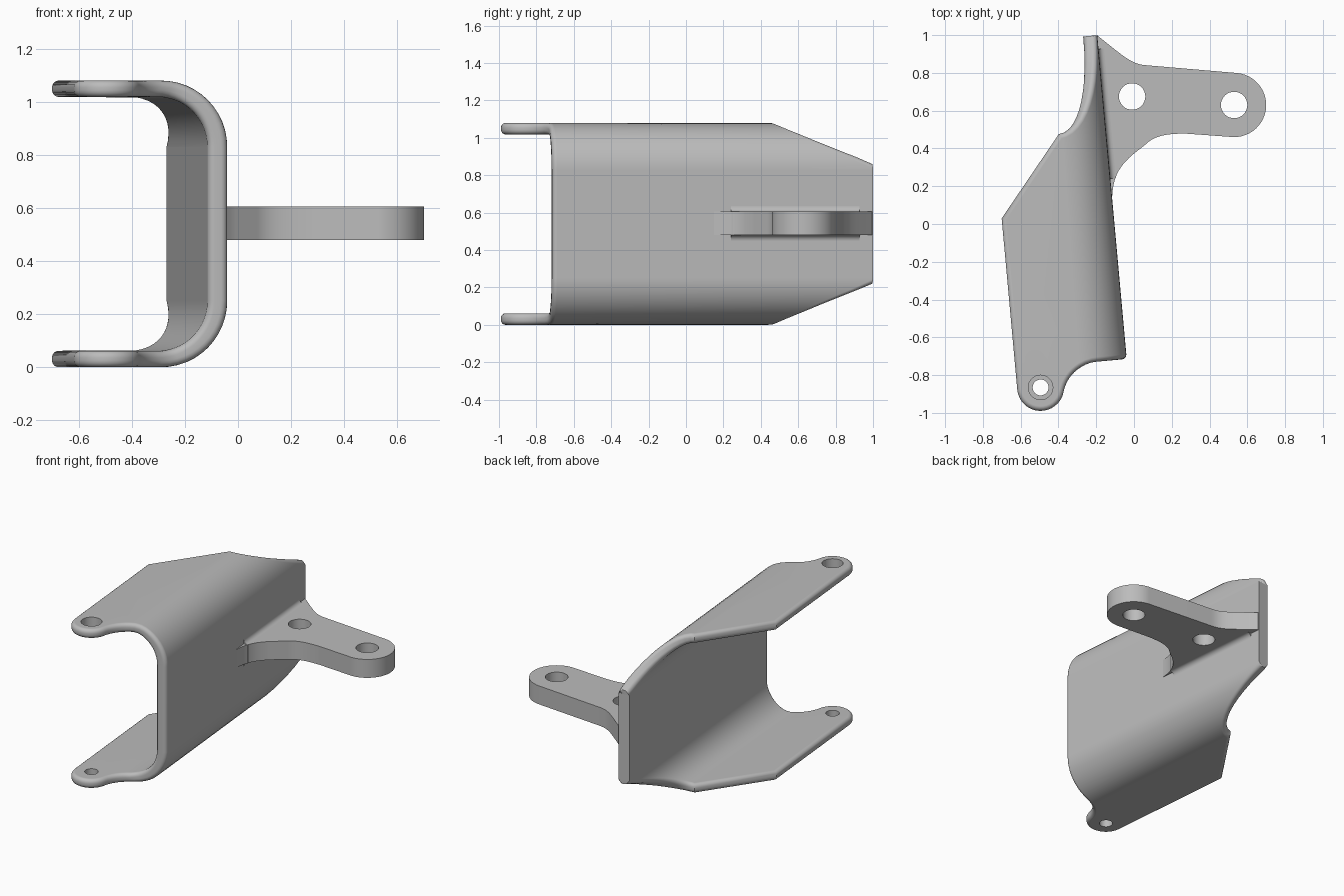
import bpy, bmesh
from math import sin, cos, pi, radians, sqrt, atan2
from mathutils import Matrix, Vector
from mathutils.geometry import interpolate_bezier

if "Cube" in bpy.data.objects:
    bpy.data.objects.remove(bpy.data.objects["Cube"])

TILT = Matrix.Rotation(radians(5.2), 4, 'Z')
HEIGHT, BEND_X, BEND_R = 1.08, -0.353, 0.25
EAR = Vector((-0.571, -0.817))      # centre of the rounded ear
EAR_R, SCOOP_R, FRONT, BACK = 0.124, 0.2, -0.708, 1.013
SCOOP = Vector((-0.26, FRONT - SCOOP_R))

metal = bpy.data.materials.new("grey_metal")
metal.use_nodes = True
metal.diffuse_color = (0.5, 0.5, 0.5, 1)
metal.node_tree.nodes["Principled BSDF"].inputs["Base Color"].default_value = (0.5, 0.5, 0.5, 1)


def finish(name, bm, matrix=Matrix()):
    bmesh.ops.recalc_face_normals(bm, faces=bm.faces[:])
    bm.transform(matrix)
    mesh = bpy.data.meshes.new(name)
    bm.to_mesh(mesh)
    bm.free()
    mesh.materials.append(metal)
    obj = bpy.data.objects.new(name, mesh)
    bpy.context.collection.objects.link(obj)
    return obj


def prism(name, outline, depth, matrix=Matrix()):
    bm = bmesh.new()
    face = bm.faces.new([bm.verts.new((p[0], p[1], 0)) for p in outline])
    new = bmesh.ops.extrude_face_region(bm, geom=[face])["geom"]
    bmesh.ops.translate(bm, vec=(0, 0, depth), verts=[v for v in new if isinstance(v, bmesh.types.BMVert)])
    return finish(name, bm, matrix)


def arc(centre, r, a0, a1, n):
    return [(centre[0] + r * cos(a0 + (a1 - a0) * i / n),
             centre[1] + r * sin(a0 + (a1 - a0) * i / n)) for i in range(n + 1)]


def bezier(*pts):
    return [p.to_2d() for p in interpolate_bezier(*[Vector((x, y, 0)) for x, y in pts], 12)]


def activate(obj):
    bpy.ops.object.select_all(action='DESELECT')
    obj.select_set(True)
    bpy.context.view_layer.objects.active = obj


def drill(obj, x, y, z, r):
    cutter = prism("hole_cutter", arc((x, y), r, 0, 2 * pi, 32)[:-1], 0.4,
                   Matrix.Translation((0, 0, z - 0.2)))
    cutter.hide_render = True
    activate(obj)
    mod = obj.modifiers.new("hole", 'BOOLEAN')
    mod.operation, mod.solver, mod.object = 'DIFFERENCE', 'EXACT', cutter
    bpy.ops.object.modifier_apply(modifier=mod.name)
    bpy.data.objects.remove(cutter)


def smooth(obj):
    activate(obj)
    bpy.ops.object.shade_smooth_by_angle(angle=radians(35))
    mod = obj.modifiers.new("normals", 'WEIGHTED_NORMAL')
    mod.keep_sharp = True


# Channel: flat flanges, rounded bends and a web, as a sheet with thickness
def front_y(x):
    return SCOOP.y + sqrt(SCOOP_R ** 2 - min(0, x - SCOOP.x) ** 2)


def back_y(z):
    return min(BACK, 0.51 + (HEIGHT - z) / 0.215 * (BACK - 0.51))


bm = bmesh.new()
inner = {}


def point(x, y, z, nx, nz, t, top):
    def place(px, pz):
        return bm.verts.new((px, y, pz if top else HEIGHT - pz))
    v = place(x, z)
    inner[v] = place(x - nx * t, z - nz * t)
    return v


def half(top):
    # bend stations, from flange to web
    stations = []
    for i in range(13):
        a = pi / 2 * i / 12
        x, z = BEND_X + BEND_R * sin(a), HEIGHT - BEND_R + BEND_R * cos(a)
        stations.append([point(x, y, z, sin(a), cos(a), 0.062 + 0.013 * sin(a), top)
                         for y in (front_y(x), back_y(z))])
    # flange outline: concave scoop, round ear, straight edge
    d = SCOOP - EAR
    touch = atan2(d.y, d.x)
    start = atan2(front_y(BEND_X) - SCOOP.y, BEND_X - SCOOP.x)
    outline = arc(SCOOP, SCOOP_R, start, touch + pi, 8)[1:]
    outline += arc(EAR, EAR_R, touch, -pi, 16)[1:]
    outline.append((EAR.x - EAR_R, 0.093))
    flange = [point(x, y, HEIGHT, 0, 1, 0.062, top) for x, y in outline]
    panels = [[stations[0][0]] + flange + [stations[0][1]]]
    panels += [[a[0], a[1], b[1], b[0]] for a, b in zip(stations, stations[1:])]
    return panels, stations[-1]


top_panels, top_end = half(True)
low_panels, low_end = half(False)
panels = top_panels + low_panels + [[top_end[0], top_end[1], low_end[1], low_end[0]]]
for panel in panels:
    bm.faces.new(panel)
rim = [tuple(e.verts) for e in bm.edges if e.is_boundary]
for panel in panels:
    bm.faces.new([inner[v] for v in reversed(panel)])
for a, b in rim:
    bm.faces.new([a, b, inner[b], inner[a]])
bmesh.ops.recalc_face_normals(bm, faces=bm.faces[:])
# round the rim everywhere but on the flat back end
rounded = []
for a, b in rim:
    if min(a.co.y, b.co.y) < BACK - 0.01:
        rounded += [bm.edges.get((a, b)), bm.edges.get((inner[a], inner[b]))]
bmesh.ops.bevel(bm, geom=rounded, offset=0.025, offset_type='OFFSET', segments=4,
                profile=0.5, affect='EDGES', clamp_overlap=True)
channel = finish("channel", bm, TILT)
ear = TILT @ EAR.to_3d()
drill(channel, ear.x, ear.y, HEIGHT, 0.065)
drill(channel, ear.x, ear.y, 0, 0.042)
smooth(channel)

# Mounting lug on the outside of the web
LOW, THICK = 0.48, 0.125
outline = arc((0.53, 0.63), 0.17, -pi / 2, radians(85), 24)
outline += bezier((0.07, 0.84), (-0.01, 0.845), (-0.04, 0.875), (-0.19, 0.995))
outline += [(-0.215, 0.99), (-0.145, 0.15)]
outline += bezier((-0.115, 0.15), (-0.11, 0.26), (-0.07, 0.31), (-0.01, 0.365))
outline += bezier((0.06, 0.42), (0.11, 0.47), (0.18, 0.48), (0.28, 0.478))
lug = prism("mounting_lug", outline, THICK, Matrix.Translation((0, 0, LOW)))
drill(lug, -0.01, 0.675, LOW, 0.07)
drill(lug, 0.53, 0.63, LOW, 0.07)
smooth(lug)

# Fillet where the lug meets the web
R, web = 0.03, -0.103
profile = [(web - 0.02, LOW - R)] + arc((web + R, LOW - R), R, pi, pi / 2, 6)
profile += arc((web + R, LOW + THICK + R), R, -pi / 2, -pi, 6) + [(web - 0.02, LOW + THICK + R)]
stand = Matrix.Translation((0, 0.94, 0)) @ Matrix.Rotation(pi / 2, 4, 'X')
fillet = prism("lug_fillet", profile, 0.69, TILT @ stand)
smooth(fillet)
